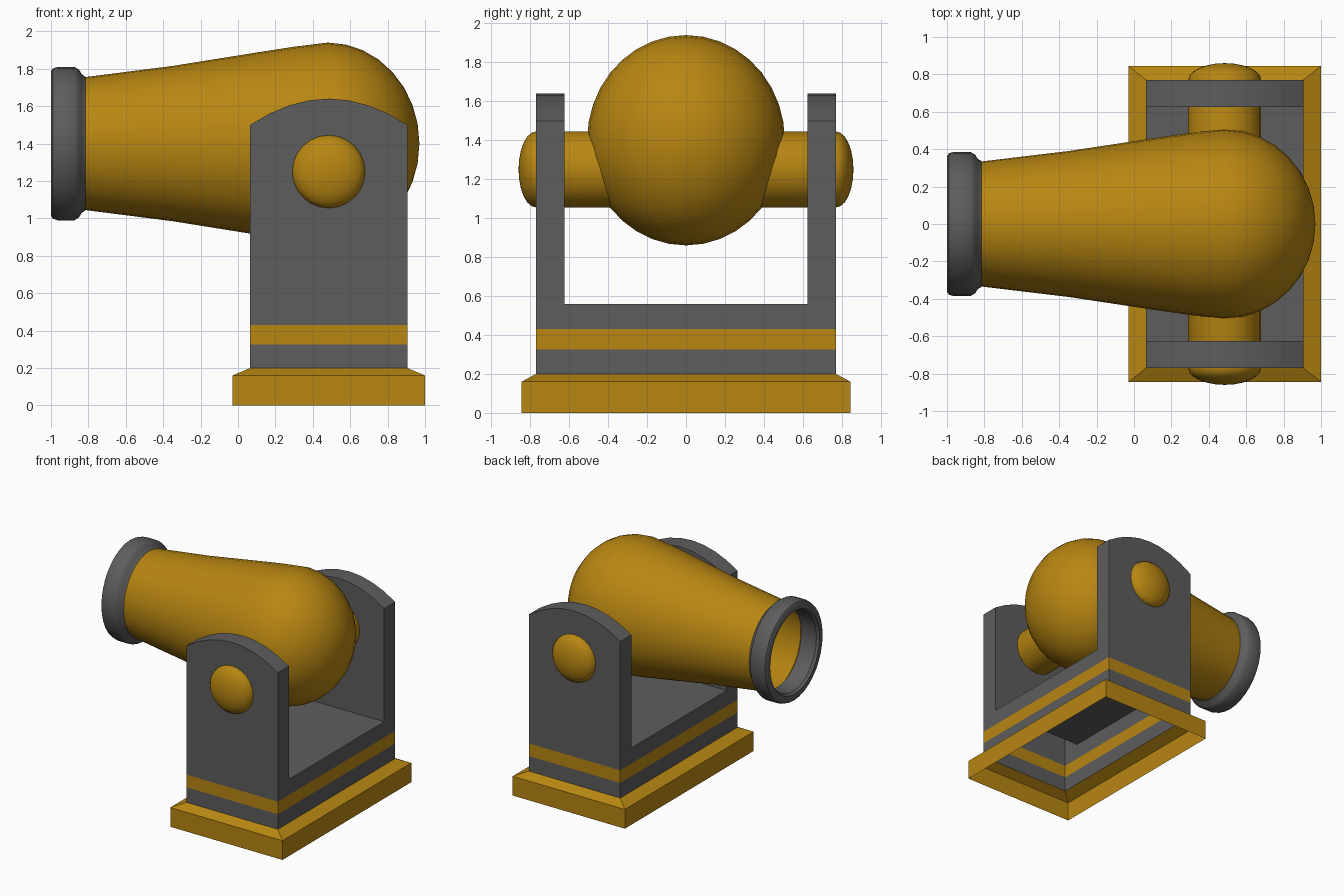
import bpy
import bmesh
from math import sin, cos, pi, radians
from mathutils import Matrix, Vector

cube = bpy.data.objects.get("Cube")
if cube:
    bpy.data.objects.remove(cube, do_unlink=True)


def material(name, rgb):
    mat = bpy.data.materials.new(name)
    mat.use_nodes = True
    color = (*rgb, 1)
    mat.diffuse_color = color
    mat.node_tree.nodes["Principled BSDF"].inputs["Base Color"].default_value = color
    return mat


gold = material("gold paint", (0.48, 0.24, 0.006))
grey = material("dark grey metal", (0.11, 0.11, 0.11))

CX = 0.485          # centre of the mount along x
HALF_X = 0.42       # half width of the mount
OUT_Y, IN_Y = 0.77, 0.625
FLOOR = 0.56


def finish(name, bm, mats, angle=35):
    bmesh.ops.remove_doubles(bm, verts=bm.verts, dist=0.0005)
    bmesh.ops.recalc_face_normals(bm, faces=bm.faces)
    mesh = bpy.data.meshes.new(name)
    bm.to_mesh(mesh)
    bm.free()
    for mat in mats:
        mesh.materials.append(mat)
    obj = bpy.data.objects.new(name, mesh)
    bpy.context.collection.objects.link(obj)
    bpy.ops.object.select_all(action='DESELECT')
    obj.select_set(True)
    bpy.context.view_layer.objects.active = obj
    bpy.ops.object.shade_smooth_by_angle(angle=radians(angle))
    return obj


def lathe(name, profile, mat, steps, place):
    """Spin (position, radius) points round the x axis, then place the result."""
    bm = bmesh.new()
    verts = [bm.verts.new((x, 0, r)) for x, r in profile]
    edges = [bm.edges.new(pair) for pair in zip(verts, verts[1:])]
    bmesh.ops.spin(bm, geom=verts + edges, cent=(0, 0, 0), axis=(1, 0, 0),
                   angle=2 * pi, steps=steps, use_duplicate=False)
    bmesh.ops.transform(bm, matrix=place, verts=bm.verts)
    return finish(name, bm, [mat])


def box(x, y, z0, z1):
    """Box centred on the mount, without its underside."""
    bm = bmesh.new()
    size = Matrix.Diagonal((2 * x, 2 * y, z1 - z0, 1))
    bmesh.ops.create_cube(bm, size=1, matrix=Matrix.Translation((CX, 0, (z0 + z1) / 2)) @ size)
    drop_faces(bm, lambda c: c.z < z0 + 0.001)
    return bm


def drop_faces(bm, rule):
    faces = [f for f in bm.faces if rule(f.calc_center_median())]
    bmesh.ops.delete(bm, geom=faces, context='FACES')


def cut(bm, point, normal):
    bmesh.ops.bisect_plane(bm, geom=bm.verts[:] + bm.edges[:] + bm.faces[:],
                           plane_co=point, plane_no=normal)


# Hollow base with a sloping shoulder
bm = box(0.515, 0.845, 0, 0.2)
cut(bm, (0, 0, 0.16), (0, 0, 1))
drop_faces(bm, lambda c: c.z > 0.199)
for v in bm.verts:
    if v.co.z > 0.19:
        v.co.x = CX + (HALF_X if v.co.x > CX else -HALF_X)
        v.co.y = OUT_Y if v.co.y > 0 else -OUT_Y
finish("base", bm, [gold], 15)

# Hollow yoke body with a painted stripe
bm = box(HALF_X, OUT_Y, 0.2, FLOOR)
for z in (0.325, 0.43):
    cut(bm, (0, 0, z), (0, 0, 1))
for y in (-IN_Y, IN_Y):
    cut(bm, (0, y, 0), (0, 1, 0))
drop_faces(bm, lambda c: c.z > FLOOR - 0.001 and abs(c.y) > IN_Y)
for f in bm.faces:
    f.material_index = int(0.325 < f.calc_center_median().z < 0.43)
finish("yoke_body", bm, [grey, gold])

# Arms with arched tops
arch = [(HALF_X * t / 4, 1.64 - 0.14 * (t / 4) ** 2) for t in range(4, -5, -1)]
outline = [(-HALF_X, FLOOR), (HALF_X, FLOOR)] + arch
for side, name in ((-1, "right_arm"), (1, "left_arm")):
    bm = bmesh.new()
    face = bm.faces.new([bm.verts.new((CX + x, side * IN_Y, z)) for x, z in outline])
    new = bmesh.ops.extrude_face_region(bm, geom=[face], use_keep_orig=True)["geom"]
    bmesh.ops.translate(bm, vec=Vector((0, side * (OUT_Y - IN_Y), 0)),
                        verts=[g for g in new if isinstance(g, bmesh.types.BMVert)])
    drop_faces(bm, lambda c: c.z < FLOOR + 0.001)
    finish(name, bm, [grey])

# Pivot pin with domed ends
dome = [(OUT_Y + 0.09 * sin(a), 0.195 * cos(a)) for a in (pi / 2 * i / 6 for i in range(7))]
pin = [(-y, r) for y, r in reversed(dome)] + dome
lathe("pivot_pin", pin, gold, 24,
      Matrix.Translation((CX, 0, 1.25)) @ Matrix.Rotation(pi / 2, 4, 'Z'))

# Barrel: flared tube with a rounded breech
barrel_place = Matrix.Translation((0, 0, 1.4)) @ Matrix.Diagonal((1, 0.94, 1, 1))
breech = [(0.48 + 0.49 * sin(a), 0.54 * cos(a)) for a in (pi / 2 * i / 8 for i in range(9))]
tube = [(-0.84, 0.33), (-0.82, 0.355), (-0.35, 0.415), (0.1, 0.487), (0.3, 0.518)]
lathe("barrel", tube + breech, gold, 36, barrel_place)

# Muzzle ring with rounded lips
ring = [(-0.84, 0.33), (-0.98, 0.33), (-1, 0.345), (-1, 0.385), (-0.99, 0.402),
        (-0.965, 0.41), (-0.875, 0.41), (-0.85, 0.395), (-0.835, 0.37), (-0.815, 0.357)]
lathe("muzzle_ring", ring, grey, 36, barrel_place)
